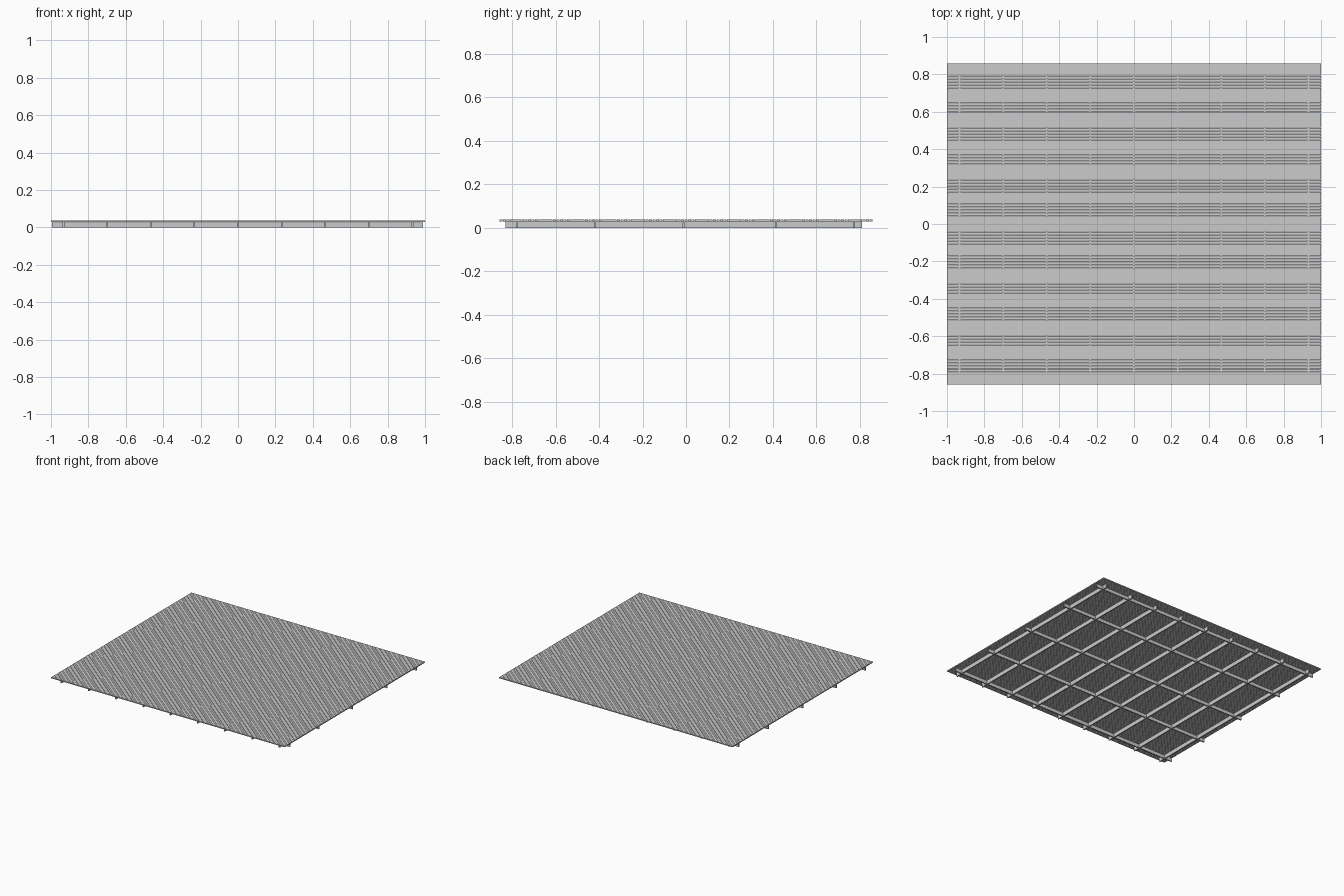
import bpy, bmesh
from mathutils import Matrix, Vector

if "Cube" in bpy.data.objects:
    bpy.data.objects.remove(bpy.data.objects["Cube"])


def boxes(name, specs):
    """One object made of boxes; each spec is (x0, x1, y0, y1, z0, z1)."""
    bm = bmesh.new()
    for x0, x1, y0, y1, z0, z1 in specs:
        m = (Matrix.Translation(((x0 + x1) / 2, (y0 + y1) / 2, (z0 + z1) / 2))
             @ Matrix.Diagonal((x1 - x0, y1 - y0, z1 - z0, 1)))
        bmesh.ops.create_cube(bm, size=1, matrix=m)
    me = bpy.data.meshes.new(name)
    bm.to_mesh(me)
    bm.free()
    ob = bpy.data.objects.new(name, me)
    bpy.context.collection.objects.link(ob)
    return ob


HALF_Y = 0.858
BOARDS = 105
GAP = 0.0015
JOIST_TOP, BEARER_TOP, DECK_TOP = 0.030, 0.025, 0.038
W = 0.0045  # half width of frame timbers

# Deck boards running left to right with narrow open gaps
pitch = (2 * HALF_Y + GAP) / BOARDS
boxes("deck_boards", [
    (-1, 1, -HALF_Y + i * pitch, -HALF_Y + i * pitch + pitch - GAP, JOIST_TOP, DECK_TOP)
    for i in range(BOARDS)])

# Joists running front to back under the boards
boxes("joists", [
    (x - W, x + W, -0.83, 0.81, 0, JOIST_TOP)
    for x in [(i - 4) * 0.2333 for i in range(9)]])

# Cross bearers running left to right
boxes("cross_bearers", [
    (-0.995, 0.99, y - W, y + W, 0, BEARER_TOP)
    for y in (-0.776, -0.419, -0.012, 0.413, 0.772)])
